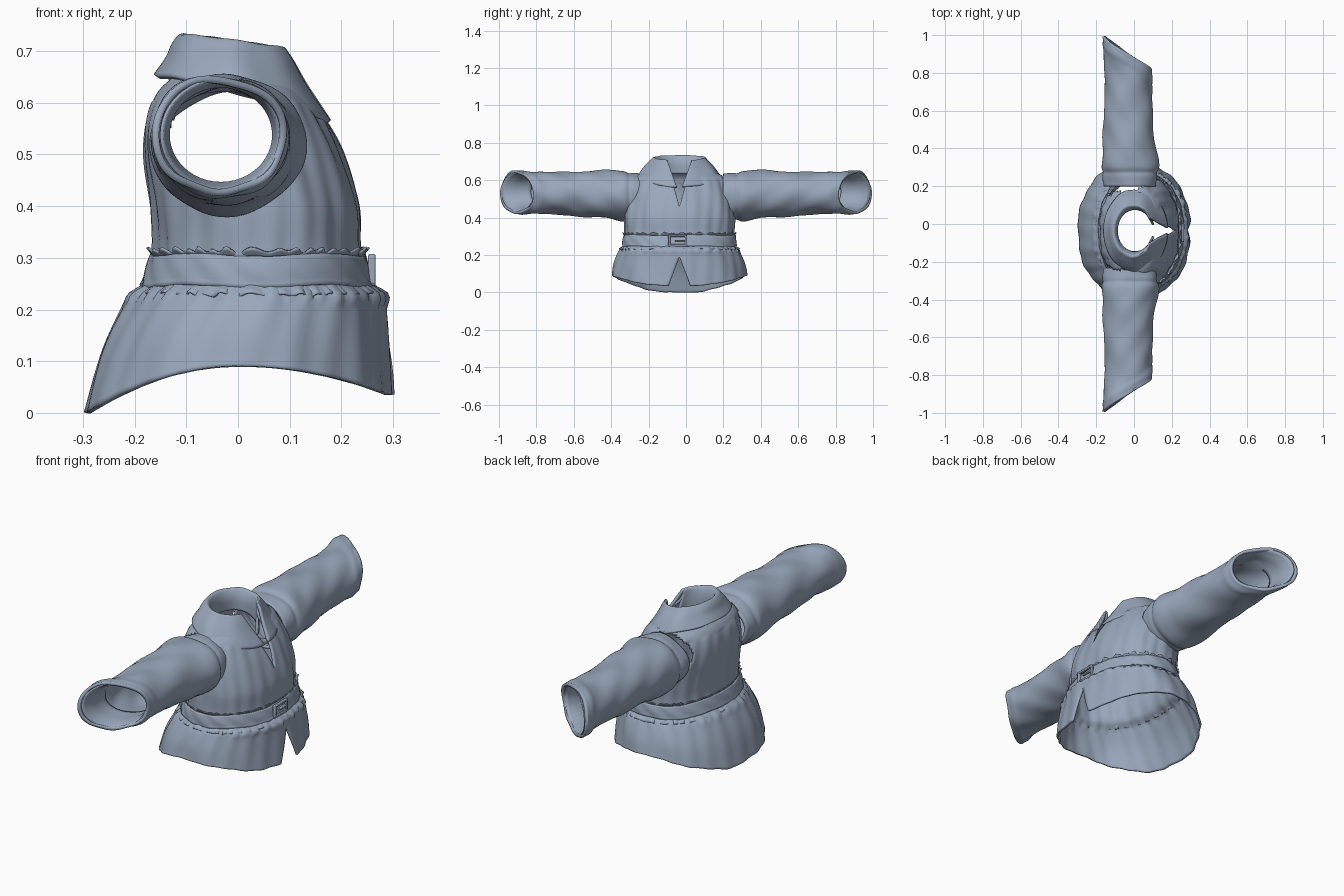
import bpy, bmesh, math
from math import sin, cos, pi

if "Cube" in bpy.data.objects:
    bpy.data.objects.remove(bpy.data.objects["Cube"])

CY = -0.035          # body centre line
cloth = bpy.data.materials.new("blue grey cloth")
cloth.diffuse_color = (0.32, 0.39, 0.50, 1)
cloth.use_nodes = True
cloth.node_tree.nodes["Principled BSDF"].inputs["Base Color"].default_value = cloth.diffuse_color


def table(rows, t):
    """Smoothly interpolate a small profile table keyed by its first column."""
    t = min(max(t, rows[0][0]), rows[-1][0])
    for i in range(len(rows) - 1):
        a, b = rows[i], rows[i + 1]
        if t <= b[0]:
            f = (t - a[0]) / (b[0] - a[0])
            p, n = rows[max(i - 1, 0)], rows[min(i + 2, len(rows) - 1)]
            out = []
            for k in range(1, len(a)):
                m0 = (b[k] - p[k]) / (b[0] - p[0]) * (b[0] - a[0])
                m1 = (n[k] - a[k]) / (n[0] - a[0]) * (b[0] - a[0])
                out.append((2*f**3 - 3*f*f + 1) * a[k] + (f**3 - 2*f*f + f) * m0
                           + (3*f*f - 2*f**3) * b[k] + (f**3 - f*f) * m1)
            return out


def sheet(name, fn, nu, nv, thick, drop=None):
    """Cloth surface from fn(u, v), u around and v along; drop removes faces."""
    bm = bmesh.new()
    g = [[bm.verts.new(fn(i / nu, j / nv)) for i in range(nu + 1)] for j in range(nv + 1)]
    for j in range(nv):
        for i in range(nu):
            bm.faces.new((g[j][i], g[j][i+1], g[j+1][i+1], g[j+1][i]))
    bmesh.ops.remove_doubles(bm, verts=bm.verts, dist=0.0004)
    if drop:
        bad = [f for f in bm.faces if drop(f.calc_center_median())]
        bmesh.ops.delete(bm, geom=bad, context='FACES')
    return finish(name, bm, thick)


def finish(name, bm, thick=0, bevel=0):
    me = bpy.data.meshes.new(name)
    bm.to_mesh(me)
    bm.free()
    ob = bpy.data.objects.new(name, me)
    bpy.context.collection.objects.link(ob)
    me.materials.append(cloth)
    if thick:
        m = ob.modifiers.new("thickness", 'SOLIDIFY')
        m.thickness, m.offset = thick, 0
    if bevel:
        m = ob.modifiers.new("soft edges", 'BEVEL')
        m.width, m.segments = bevel, 2
    bpy.ops.object.select_all(action='DESELECT')
    bpy.context.view_layer.objects.active = ob
    ob.select_set(True)
    bpy.ops.object.shade_smooth_by_angle(angle=math.radians(50))
    return ob


# Jacket body: height, back x, front x, half width
BODY = [(.05, -.293, .297, .357), (.13, -.262, .287, .345), (.20, -.222, .280, .325),
        (.228, -.205, .280, .312), (.25, -.175, .250, .293), (.31, -.158, .235, .288),
        (.40, -.163, .230, .29), (.50, -.177, .198, .283), (.57, -.172, .163, .265),
        (.62, -.15, .13, .232), (.65, -.12, .105, .15), (.68, -.105, .095, .125)]


def ring(z, a, out=0.0):
    xb, xf, hy = table(BODY, z)
    c, s = cos(a), sin(a)
    px = math.copysign(abs(c)**.92, c) * ((xf - xb) / 2 + out)
    py = math.copysign(abs(s)**.92, s) * (hy + out)
    return (xf + xb) / 2 + px, CY + py


def body(u, v):
    z = .05 + .63 * v
    hy = table(BODY, z)[2]
    # neck slit above, skirt vent below
    gap = max(0, .065 * (z - .46) / .23, .058 * (.19 - z) / .14)
    g = math.asin((gap / hy)**(1 / .92))
    a = g + (2 * pi - 2 * g) * u
    fold = .003 * sin(9 * a + 14 * z) + .002 * sin(23 * a - 9 * z)
    fold += .005 * sin(41 * a + 2 * sin(5 * a)) * math.exp(-((z - .228) / .015)**2)
    x, y = ring(z, a, fold if z < .6 else 0)
    if z < .22:      # curved hem, lowest at the back
        hem = .09 - (.09 if x < 0 else .055) * min(1, (x / .29)**2)
        z = hem + (z - .05) / .17 * (.22 - hem)
    return x, y, z


def in_armhole(p):
    return abs(p.y - CY) > .1 and ((p.x + .025) / .113)**2 + ((p.z - .53) / .103)**2 < 1


sheet("jacket_body", body, 144, 84, .01, in_armhole)


# Collar: stand rises from the neck, folds over and lies on the shoulders
# step, radius back, radius front, half width, back z, front z, slit half width
COLLAR = [(0, .095, .105, .115, .635, .57, .03), (1, .092, .10, .118, .69, .65, .055),
          (2, .105, .098, .133, .727, .697, .065), (3, .121, .105, .150, .715, .69, .06),
          (4, .135, .13, .185, .685, .635, .04), (5, .158, .175, .215, .652, .563, .014)]


def collar(u, v):
    rb, rf, hy, zb, zf, gap = table(COLLAR, 5 * v)
    g = math.asin(gap / hy)
    a = g + (2 * pi - 2 * g) * u
    f = ((1 + cos(a)) / 2)**2
    c, w = (rf - rb) / 2, .004 * v * sin(7 * a)
    side = .012 * sin(a)**2 * v
    return c + (rf + rb) / 2 * cos(a), CY + (hy + w) * sin(a), zb + (zf - zb) * f - side + w * .5


sheet("folded_collar", collar, 96, 30, .012)


# Sleeves: distance out, back x, front x, low z, high z
SLEEVE = [(.20, -.15, .11, .41, .625), (.27, -.160, .122, .395, .637), (.31, -.166, .125, .390, .646),
          (.40, -.160, .108, .402, .645), (.60, -.152, .090, .417, .638), (.80, -.147, .089, .428, .636),
          (.92, -.157, .090, .430, .648), (1.0, -.162, .092, .432, .652)]


def sleeve(side):
    shift = .035 if side < 0 else 0

    def fn(u, v):
        a = 2 * pi * u
        cut = .905 - .088 * cos(a) + .006 * sin(2 * a)      # slanted cuff
        d = .20 + (cut - .20) * v
        xb, xf, lo, hi = table(SLEEVE, d)
        w = .003 * sin(3 * a + 22 * d) + .002 * sin(5 * a - 31 * d)
        w += .004 * math.exp(-((d - cut + .045) / .02)**2)  # cuff roll
        w -= .006 * math.exp(-((d - .275) / .012)**2)       # armhole seam
        x = (xb + xf) / 2 + ((xf - xb) / 2 + w) * cos(a)
        z = (lo + hi) / 2 + ((hi - lo) / 2 + w) * sin(a)
        return x, side * (d + shift * (1 - v)), z
    return fn


for s, name in ((1, "left"), (-1, "right")):
    sheet(name + "_sleeve", sleeve(s), 64, 70, .014)

    # Turned-in cuff lining
    def lining(u, v, s=s):
        a = 2 * pi * u
        d = .90 - .088 * cos(a) - .16 * v
        r = .115 - .013 * min(1, v * 3)
        return -.033 + r * cos(a), s * d, .538 + (r - .008) * sin(a)
    sheet(name + "_cuff_lining", lining, 48, 8, .006)


# Belt with two gathered edges
def belt(u, v):
    a, z = 2 * pi * u, .245 + .06 * v
    out = .007 + .005 * sin(pi * v) + .0015 * sin(17 * a + 6 * v)
    x, y = ring(z, a, out)
    return x, y, z + .003 * sin(5 * a)


sheet("belt", belt, 144, 8, .008)


def frill(z0, flare, height):
    def fn(u, v):
        a = 2 * pi * u
        wave = sin(38 * a + 2 * sin(6 * a)) + .6 * sin(23 * a)
        x, y = ring(z0, a, .004 + v * (flare + .004 * wave))
        return x, y, z0 + v * (height + .004 * wave)
    return fn


sheet("upper_belt_frill", frill(.303, .009, .012), 240, 3, .004)
sheet("lower_belt_frill", frill(.25, .022, -.022), 240, 3, .004)

# Buckle frame and tongue
bm = bmesh.new()
for y, z, sy, sz in ((-.045, 0, .012, .056), (.045, 0, .012, .056), (0, -.025, .1, .011),
                     (0, .025, .1, .011), (.015, 0, .06, .008)):
    vs = bmesh.ops.create_cube(bm, size=1)["verts"]
    for v in vs:
        v.co = (.259 + v.co.x * .014, -.045 + y + v.co.y * sy, .277 + z + v.co.z * sz)
finish("belt_buckle", bm, bevel=.003)
